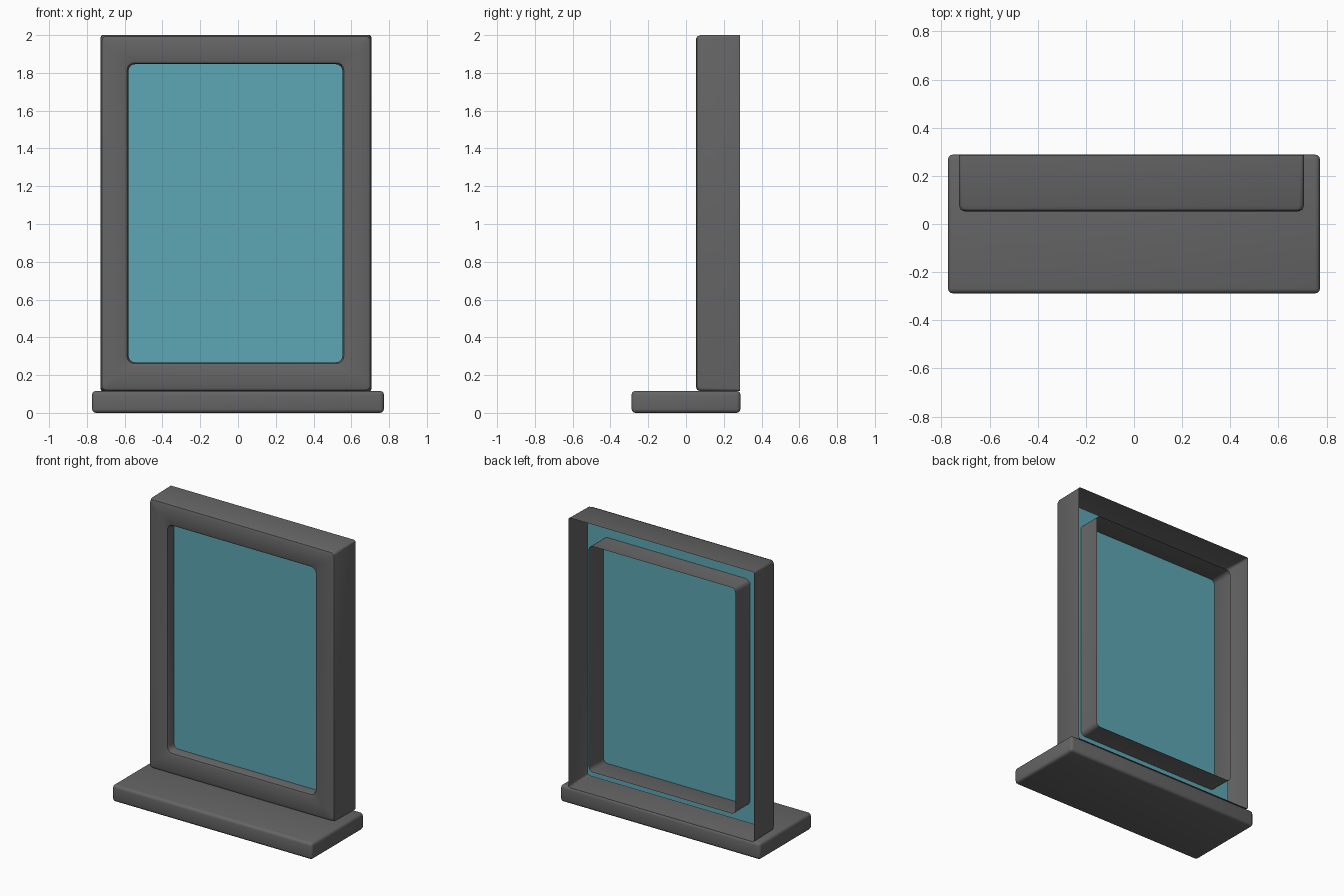
import bpy, bmesh, math

old = bpy.data.objects.get("Cube")
if old:
    bpy.data.objects.remove(old, do_unlink=True)


def make_material(name, rgb):
    mat = bpy.data.materials.new(name)
    mat.use_nodes = True
    colour = (*rgb, 1.0)
    mat.diffuse_color = colour
    mat.node_tree.nodes["Principled BSDF"].inputs["Base Color"].default_value = colour
    return mat


grey = make_material("dark grey", (0.13, 0.13, 0.13))
teal = make_material("teal glass", (0.11, 0.39, 0.46))


def finish(bm, name, mat, angle=40):
    mesh = bpy.data.meshes.new(name)
    bm.to_mesh(mesh)
    bm.free()
    obj = bpy.data.objects.new(name, mesh)
    bpy.context.collection.objects.link(obj)
    mesh.materials.append(mat)
    bpy.ops.object.select_all(action="DESELECT")
    obj.select_set(True)
    bpy.context.view_layer.objects.active = obj
    bpy.ops.object.shade_smooth_by_angle(angle=math.radians(angle))
    return obj


def ring(bm, rect, inset, radius, y, steps=4):
    """Rounded rectangle of vertices in the xz plane at depth y."""
    x0, x1, z0, z1 = rect
    x0, x1, z0, z1 = x0 + inset, x1 - inset, z0 + inset, z1 - inset
    corners = [(x1 - radius, z1 - radius), (x0 + radius, z1 - radius),
               (x0 + radius, z0 + radius), (x1 - radius, z0 + radius)]
    verts = []
    for i, (cx, cz) in enumerate(corners):
        for k in range(steps + 1):
            a = math.pi / 2 * (i + k / steps)
            verts.append(bm.verts.new((cx + radius * math.cos(a), y,
                                       cz + radius * math.sin(a))))
    return verts


OUTER = (-0.727, 0.706, 0.115, 2.0)
OPENING = (-0.58, 0.553, 0.268, 1.846)
FRONT, BACK = 0.052, 0.287

# Window frame: hollow shell, open at the back
bm = bmesh.new()
rings = [
    ring(bm, OUTER, 0, 0.012, BACK),
    ring(bm, OUTER, 0, 0.02, FRONT + 0.025),
    ring(bm, OUTER, 0.007, 0.022, FRONT + 0.007),
    ring(bm, OUTER, 0.025, 0.025, FRONT),
    ring(bm, OPENING, -0.022, 0.045, FRONT + 0.003),
    ring(bm, OPENING, -0.007, 0.038, FRONT + 0.008),
    ring(bm, OPENING, 0, 0.035, FRONT + 0.025),
    ring(bm, OPENING, 0, 0.03, BACK - 0.003),
]
for a, b in zip(rings, rings[1:]):
    for i in range(len(a)):
        j = (i + 1) % len(a)
        bm.faces.new((a[i], a[j], b[j], b[i]))
bmesh.ops.recalc_face_normals(bm, faces=bm.faces)
finish(bm, "window_frame", grey)

# Glass pane set behind the front of the frame
bm = bmesh.new()
bm.faces.new(ring(bm, OUTER, 0.03, 0.02, 0.122))
bmesh.ops.recalc_face_normals(bm, faces=bm.faces)
finish(bm, "glass_pane", teal)

# Sill board with rounded edges
bm = bmesh.new()
bmesh.ops.create_cube(bm, size=1)
bmesh.ops.scale(bm, vec=(1.545, 0.576, 0.116), verts=bm.verts)
bmesh.ops.translate(bm, vec=(0, 0, 0.058), verts=bm.verts)
bmesh.ops.bevel(bm, geom=bm.edges[:], offset=0.02, segments=3,
                profile=0.5, affect="EDGES")
finish(bm, "window_sill", grey)
